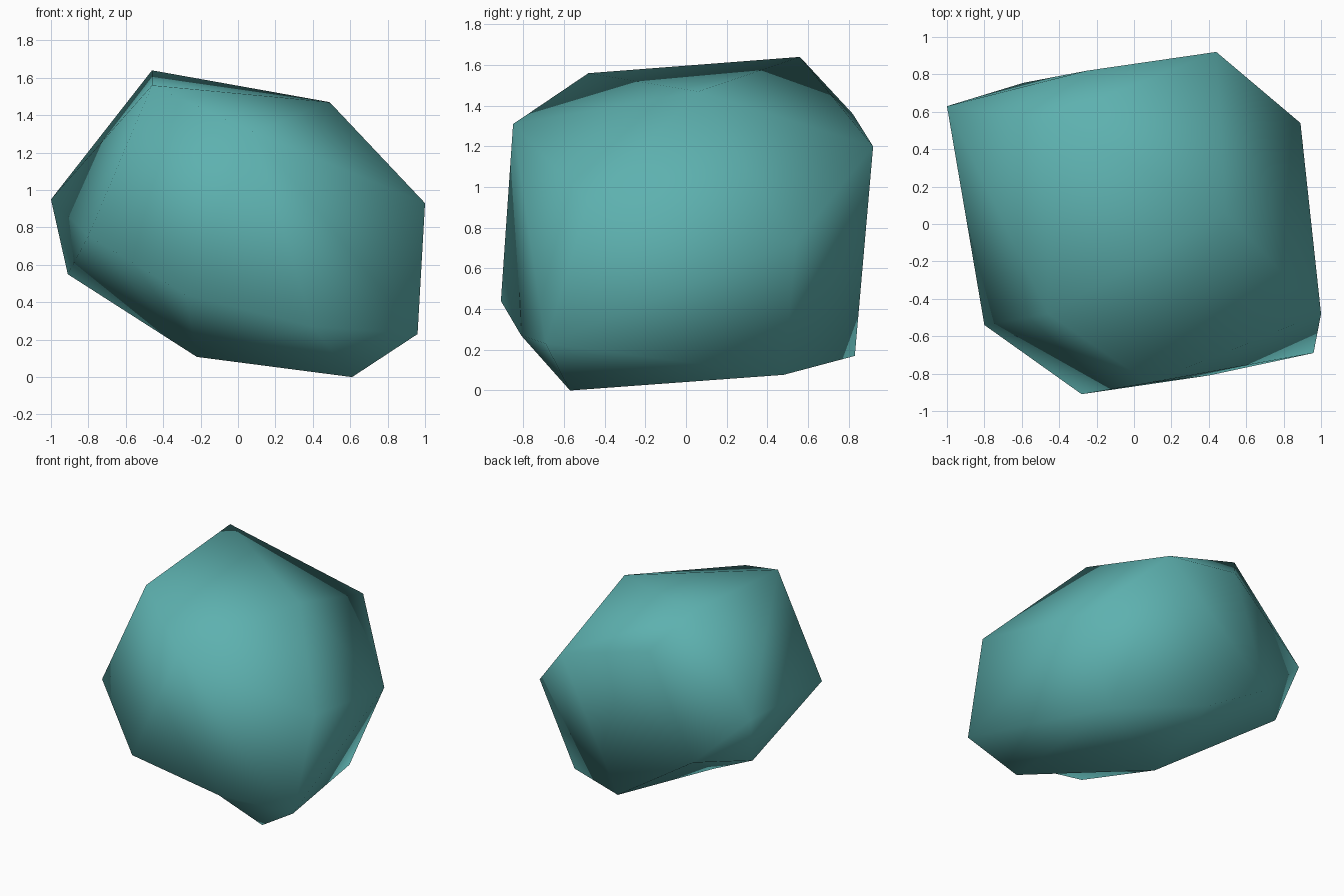
import bpy, bmesh

if "Cube" in bpy.data.objects:
    bpy.data.objects.remove(bpy.data.objects["Cube"])

# Corner points of the boulder (x, y, z)
P = {
    "top_back": (-0.46, 0.56, 1.64), "top_right": (0.49, 0.06, 1.47),
    "top_left": (-0.46, -0.48, 1.56), "front_upper": (0.08, -0.85, 1.31),
    "back_upper": (-0.25, 0.82, 1.36), "back_right": (0.44, 0.92, 1.20),
    "right_front": (1.00, -0.48, 0.93), "right_back": (0.89, 0.54, 0.73),
    "right_low": (0.96, -0.69, 0.23), "left_back": (-1.00, 0.63, 0.95),
    "left_front": (-0.80, -0.54, 0.755), "left_low": (-0.91, 0.475, 0.55),
    "front_low": (-0.28, -0.91, 0.44), "front_notch": (0.40, -0.81, 0.27),
    "back_notch": (-0.59, 0.755, 0.555), "back_low": (0.01, 0.83, 0.17),
    "base_back": (0.63, 0.48, 0.077), "base_front": (0.61, -0.57, 0.0),
    "base_left": (-0.22, -0.03, 0.108),
}

# Stretch a skin over the corners
bm = bmesh.new()
V = {name: bm.verts.new(co) for name, co in P.items()}
bmesh.ops.convex_hull(bm, input=list(bm.verts))

# Two shallow hollows near the base: turn the ridge edges inward
for a, b in (("front_low", "base_front"), ("back_low", "left_low")):
    edge = bm.edges.get((V[a], V[b]))
    if edge and len(edge.link_faces) == 2:
        bmesh.utils.edge_rotate(edge, True)

bmesh.ops.recalc_face_normals(bm, faces=list(bm.faces))
for f in bm.faces:
    f.smooth = True

mesh = bpy.data.meshes.new("boulder")
bm.to_mesh(mesh)
bm.free()

# Single teal colour
teal = bpy.data.materials.new("teal")
teal.diffuse_color = (0.11, 0.44, 0.43, 1.0)
teal.use_nodes = True
teal.node_tree.nodes["Principled BSDF"].inputs["Base Color"].default_value = teal.diffuse_color
mesh.materials.append(teal)

boulder = bpy.data.objects.new("boulder", mesh)
bpy.context.collection.objects.link(boulder)
